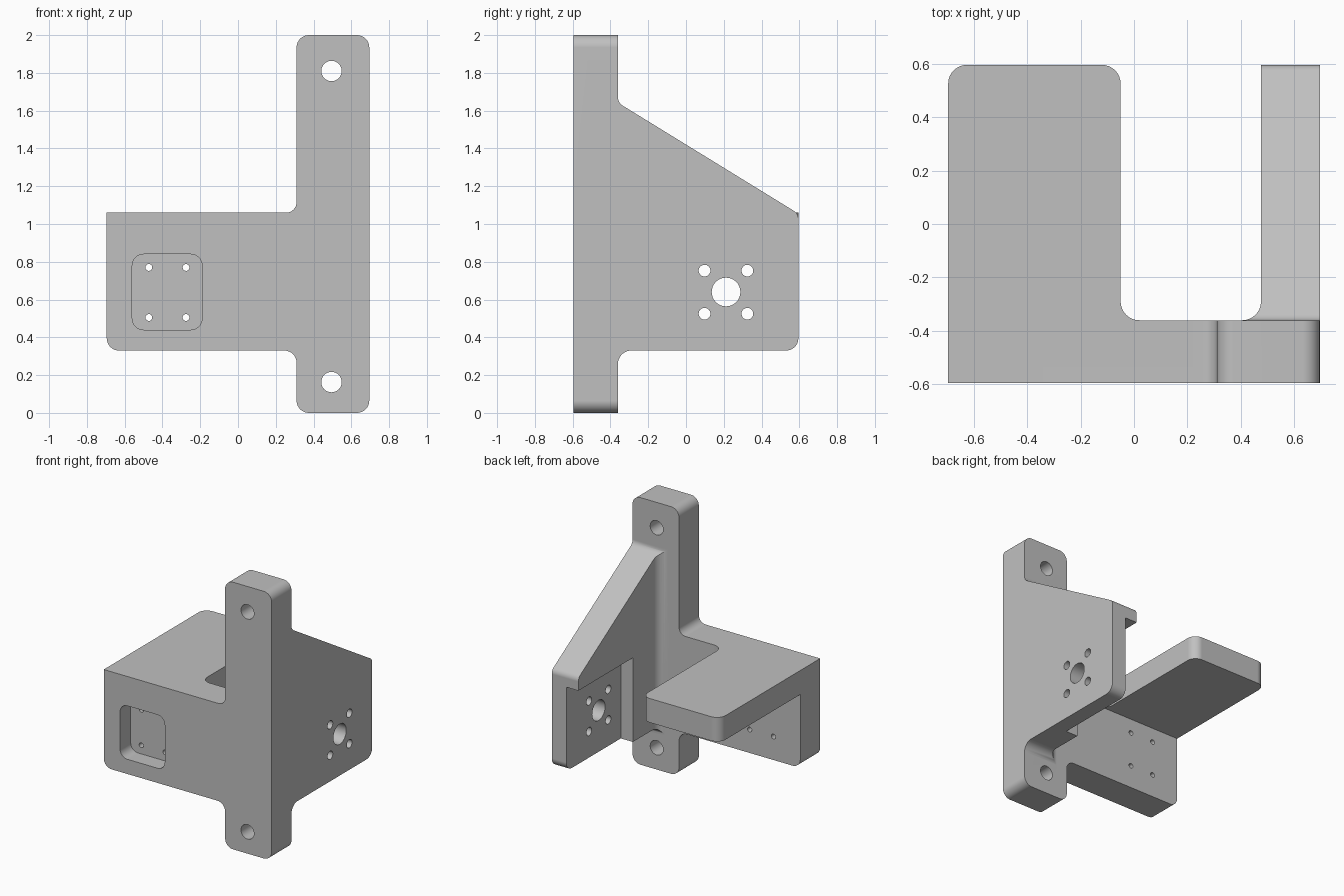
import bpy
import bmesh
import math
from mathutils import Vector

cube = bpy.data.objects.get("Cube")
if cube:
    bpy.data.objects.remove(cube, do_unlink=True)

grey = bpy.data.materials.new("machined grey")
grey.use_nodes = True
colour = (0.53, 0.53, 0.53, 1)
grey.diffuse_color = colour
for node in grey.node_tree.nodes:
    if node.type == "BSDF_PRINCIPLED":
        node.inputs["Base Color"].default_value = colour

# Outer limits and shared sizes
W, D = 0.695, 0.595          # half width, half depth
BACK = -0.36                 # rear face of the front plate
TOP, LOW = 1.06, 0.33        # arm top and bottom
WALL_IN = 0.475              # inner face of the side wall
BAR = 0.31                   # inner edge of the upright bar
R = 0.065                    # common fillet


def rounded(points, steps=8):
    """Outline of (a, b[, radius]) corners with arcs at the rounded ones."""
    out = []
    for i, p in enumerate(points):
        here = Vector(p[:2])
        if len(p) < 3:
            out.append(here)
            continue
        u = (Vector(points[i - 1][:2]) - here).normalized()
        v = (Vector(points[(i + 1) % len(points)][:2]) - here).normalized()
        half = u.angle(v) / 2
        centre = here + (u + v).normalized() * p[2] / math.sin(half)
        reach = p[2] / math.tan(half)
        start = (here + u * reach - centre).normalized()
        end = (here + v * reach - centre).normalized()
        for k in range(steps + 1):
            out.append(centre + start.slerp(end, k / steps) * p[2])
    return out


def prism(name, axis, outline, lo, hi):
    """Extrude an outline along an axis from lo to hi."""
    place = {"x": lambda a, b, c: (c, a, b),
             "y": lambda a, b, c: (a, c, b),
             "z": lambda a, b, c: (a, b, c)}[axis]
    bm = bmesh.new()
    ends = [[bm.verts.new(place(a, b, c)) for a, b in outline] for c in (lo, hi)]
    n = len(outline)
    for ring in ends:
        bm.faces.new(ring)
    for i in range(n):
        j = (i + 1) % n
        bm.faces.new((ends[0][i], ends[0][j], ends[1][j], ends[1][i]))
    bmesh.ops.recalc_face_normals(bm, faces=bm.faces)
    mesh = bpy.data.meshes.new(name)
    bm.to_mesh(mesh)
    bm.free()
    mesh.materials.append(grey)
    obj = bpy.data.objects.new(name, mesh)
    bpy.context.collection.objects.link(obj)
    return obj


def combine(target, tool, operation):
    """Apply a boolean and discard the tool."""
    mod = target.modifiers.new(operation, "BOOLEAN")
    mod.operation = operation
    mod.solver = "EXACT"
    mod.object = tool
    bpy.context.view_layer.objects.active = target
    bpy.ops.object.modifier_apply(modifier=mod.name)
    bpy.data.objects.remove(tool, do_unlink=True)


def box(a0, b0, a1, b1, *r):
    return rounded([(a0, b0, *r), (a1, b0, *r), (a1, b1, *r), (a0, b1, *r)])


def drill(target, axis, a, b, radius, lo, hi):
    turns = [math.tau * k / 32 for k in range(32)]
    ring = [(a + radius * math.cos(t), b + radius * math.sin(t)) for t in turns]
    combine(target, prism("drill", axis, ring, lo, hi), "DIFFERENCE")


# Front plate: upright bar with a wide arm
bracket = prism("bracket", "y", rounded([
    (BAR, 0, R), (W, 0, R), (W, 2, R), (BAR, 2, R), (BAR, TOP, 0.055),
    (-W, TOP), (-W, LOW, R), (BAR, LOW, R)]), -D, BACK)

# Horizontal shelf, blended into the plate
shelf = prism("shelf", "z", rounded([
    (-W, -0.5), (0.2, -0.5), (0.2, BACK), (-0.05, BACK, 0.07),
    (-0.05, D, 0.07), (-W, D, 0.07)]), 0.88, TOP)
combine(bracket, shelf, "UNION")

# Gusset side wall: plan outline trimmed by its sloping side outline
wall = prism("side_wall", "z", rounded([
    (W, -0.5), (W, D), (WALL_IN, D), (WALL_IN, BACK, 0.07),
    (0.35, BACK), (0.35, -0.5)]), 0.1, 1.9)
side = prism("side_outline", "x", rounded([
    (-0.55, 0.15), (BACK, 0.15), (BACK, LOW, 0.07), (D, LOW, R),
    (D, 1.055, 0.05), (BACK, 1.642, 0.05), (BACK, 1.85), (-0.55, 1.85)]), 0.2, 0.9)
combine(wall, side, "INTERSECT")
combine(bracket, wall, "UNION")

# Recess inside the side wall, open below and behind
combine(bracket, prism("wall_recess", "x", box(-0.05, 0.2, 0.8, 0.96), 0.3, 0.575),
        "DIFFERENCE")

# Rounded pocket in the front of the arm
combine(bracket, prism("front_pocket", "y", box(-0.56, 0.44, -0.19, 0.84, 0.06), -0.8, -0.47),
        "DIFFERENCE")

# Pocket screw holes
for x in (-0.472, -0.275):
    for z in (0.505, 0.77):
        drill(bracket, "y", x, z, 0.018, -0.55, -0.3)

# Bar mounting holes
for z in (0.163, 1.81):
    drill(bracket, "y", 0.495, z, 0.054, -0.8, -0.2)

# Side wall bore with four screw holes
drill(bracket, "x", 0.212, 0.64, 0.076, 0.5, 0.8)
for y in (0.098, 0.325):
    for z in (0.525, 0.753):
        drill(bracket, "x", y, z, 0.031, 0.5, 0.8)

# Smooth fillets, crisp edges, flat faces kept flat
bpy.ops.object.select_all(action="DESELECT")
bracket.select_set(True)
bpy.context.view_layer.objects.active = bracket
bpy.ops.object.shade_smooth_by_angle(angle=math.radians(25))
weighted = bracket.modifiers.new("flat_normals", "WEIGHTED_NORMAL")
weighted.keep_sharp = True
